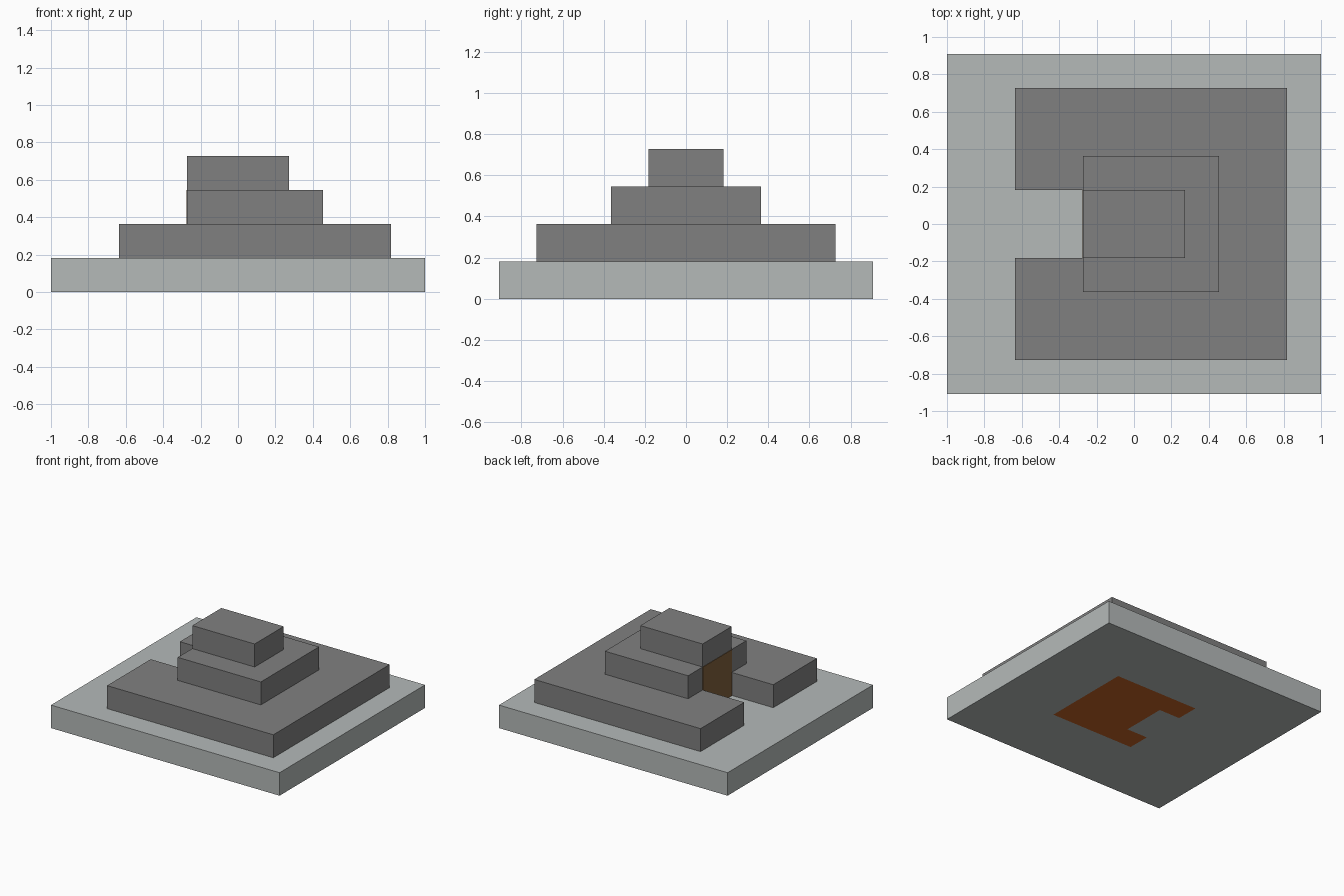
import bpy
import bmesh
from mathutils import Vector

U = 2 / 11                      # one building block
ORIGIN = Vector((-1, -5 * U, 0))

cube = bpy.data.objects.get("Cube")
if cube:
    bpy.data.objects.remove(cube, do_unlink=True)


def material(name, rgb):
    mat = bpy.data.materials.new(name)
    mat.use_nodes = True
    mat.diffuse_color = (*rgb, 1)
    bsdf = next(n for n in mat.node_tree.nodes if n.type == 'BSDF_PRINCIPLED')
    bsdf.inputs["Base Color"].default_value = (*rgb, 1)
    return mat


pale_grey = material("pale grey stone", (0.462, 0.491, 0.485))
dark_grey = material("dark grey stone", (0.216, 0.216, 0.216))
brown_wood = material("brown wood", (0.216, 0.119, 0.045))
orange_clay = material("orange clay", (0.546, 0.122, 0.018))


def place(i, j, k):
    """Block coordinates to model space."""
    return ORIGIN + Vector((i, j, k)) * U


def rect(x0, x1, y0, y1):
    return [(x0, y0), (x1, y0), (x1, y1), (x0, y1)]


def prism(name, outline, bottom, top, mats, edit=None):
    """Extrude a block-grid outline straight up."""
    bm = bmesh.new()
    base = bm.faces.new([bm.verts.new(place(x, y, bottom)) for x, y in outline])
    side = bmesh.ops.extrude_face_region(bm, geom=[base], use_keep_orig=True)
    moved = [g for g in side["geom"] if isinstance(g, bmesh.types.BMVert)]
    bmesh.ops.translate(bm, verts=moved, vec=(0, 0, (top - bottom) * U))
    bmesh.ops.recalc_face_normals(bm, faces=bm.faces[:])
    if edit:
        edit(bm)
    mesh = bpy.data.meshes.new(name)
    bm.to_mesh(mesh)
    bm.free()
    for mat in mats:
        mesh.materials.append(mat)
    obj = bpy.data.objects.new(name, mesh)
    bpy.context.collection.objects.link(obj)
    return obj


def inlay_floor(bm):
    """Cut the underside and colour the room's floor with its entrance gap."""
    cuts = [((x, 0), (1, 0, 0)) for x in (4, 5, 8)]
    cuts += [((0, y), (0, 1, 0)) for y in (3, 4, 6, 7)]
    for (x, y), normal in cuts:
        bmesh.ops.bisect_plane(bm, geom=bm.verts[:] + bm.edges[:] + bm.faces[:],
                               plane_co=place(x, y, 0), plane_no=normal)
    for face in bm.faces:
        c = (face.calc_center_median() - ORIGIN) / U
        room = 4 < c.x < 8 and 3 < c.y < 7
        gap = c.x < 5 and 4 < c.y < 6
        face.material_index = int(c.z < 0.01 and room and not gap)


# Foundation slab with the floor showing underneath
prism("foundation", rect(0, 11, 0, 10), 0, 1, [pale_grey, orange_clay], inlay_floor)

# Lower tier with the entrance passage cut into its -x side
lower = [(2, 1), (10, 1), (10, 9), (2, 9), (2, 6), (4, 6), (4, 4), (2, 4)]
prism("lower_tier", lower, 1, 2, [dark_grey])

# Upper tiers
prism("middle_tier", rect(4, 8, 3, 7), 2, 3, [dark_grey])
prism("top_tier", rect(4, 7, 4, 6), 3, 4, [dark_grey])

# Door panel at the end of the passage
prism("door", rect(3.98, 4, 4, 6), 1, 3, [brown_wood])
